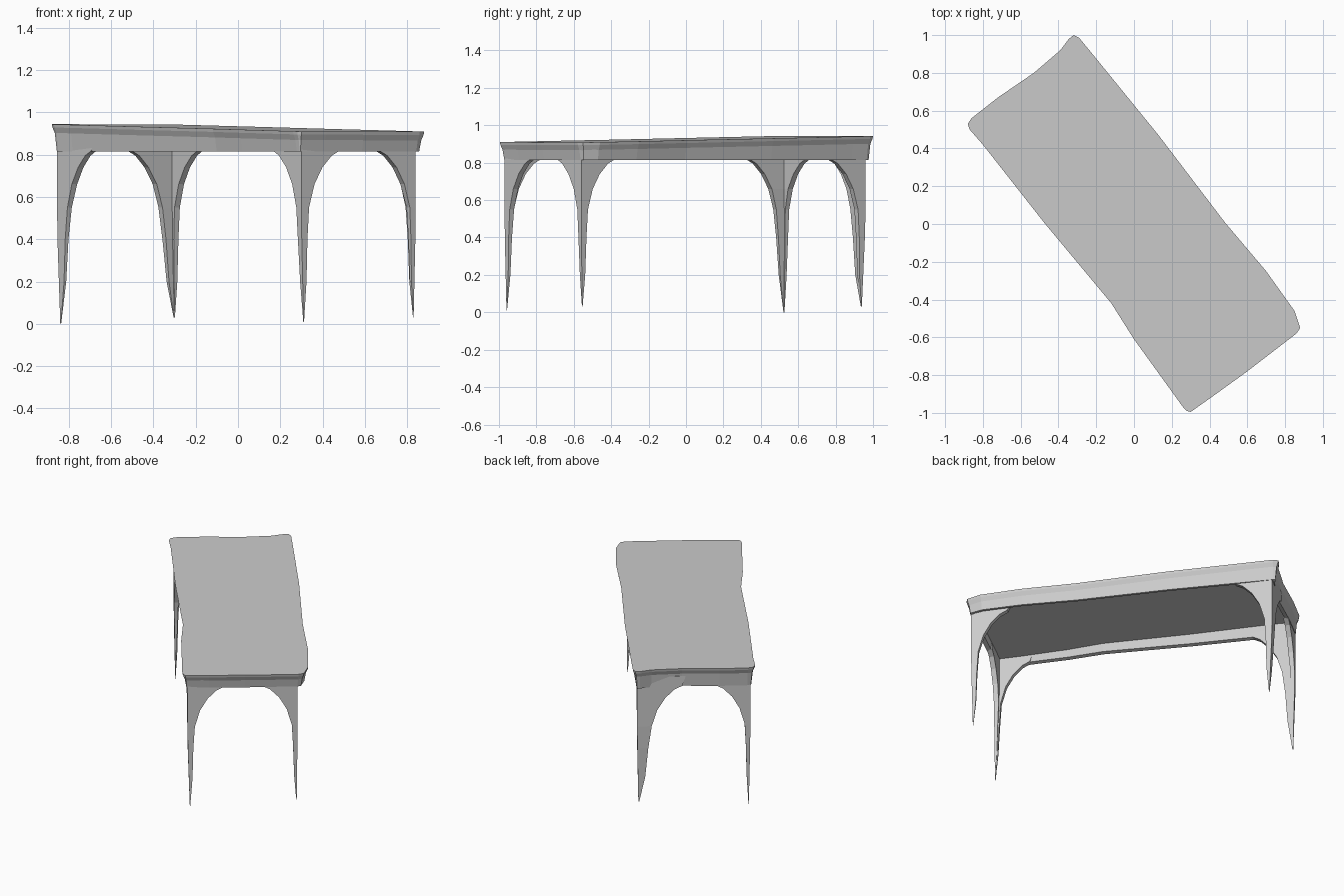
import bpy, bmesh
from mathutils import Vector

if "Cube" in bpy.data.objects:
    bpy.data.objects.remove(bpy.data.objects["Cube"])

# Slightly wavy outline of the skewed top, counter-clockwise
OUTLINE = [Vector(p) for p in [
    (-0.32, 1.0), (-0.345, 0.98), (-0.39, 0.92), (-0.53, 0.80), (-0.72, 0.67), (-0.86, 0.56),
    (-0.88, 0.53), (-0.87, 0.50), (-0.80, 0.42), (-0.47, 0.0), (-0.12, -0.42), (0.0, -0.61),
    (0.26, -0.97), (0.28, -0.99), (0.30, -0.995), (0.42, -0.91), (0.60, -0.78), (0.86, -0.58),
    (0.88, -0.55), (0.85, -0.46), (0.70, -0.25), (0.48, 0.01), (0.13, 0.47), (-0.22, 0.90),
    (-0.29, 0.985)]]


def top_z(p):
    return 0.926 + 0.0125 * (p.y - p.x)


def inset(d):
    """Outline moved inward by d."""
    out, n = [], len(OUTLINE)
    for i, p in enumerate(OUTLINE):
        t = (p - OUTLINE[i - 1]).normalized() + (OUTLINE[(i + 1) % n] - p).normalized()
        t.normalize()
        out.append(p + Vector((-t.y, t.x)) * d)
    return out


def loft(name, rings, closed=False):
    """Skin rings of equal size; cap the ends, or join last to first."""
    bm = bmesh.new()
    rows = [[bm.verts.new(p) for p in r] for r in rings]
    pairs = list(zip(rows, rows[1:])) + ([(rows[-1], rows[0])] if closed else [])
    for a, b in pairs:
        n = len(a)
        for i in range(n):
            j = (i + 1) % n
            bm.faces.new((a[i], a[j], b[j], b[i]))
    if not closed:
        bm.faces.new(rows[0])
        bm.faces.new(rows[-1])
    bmesh.ops.recalc_face_normals(bm, faces=bm.faces)
    me = bpy.data.meshes.new(name)
    bm.to_mesh(me)
    bm.free()
    ob = bpy.data.objects.new(name, me)
    bpy.context.collection.objects.link(ob)
    return ob


def ring(d, depth=None, z=None):
    return [(p.x, p.y, z if z is not None else top_z(p) - depth) for p in inset(d)]


# Tabletop slab with a slightly overhanging lip
loft("tabletop", [ring(0.0, 0.0), ring(0.003, 0.015), ring(0.018, 0.05)])

# Apron frame hanging under the edge
loft("apron", [ring(0.014, 0.04), ring(0.024, z=0.815), ring(0.05, z=0.82), ring(0.06, 0.045)],
     closed=True)

# Legs: L-shaped section that arches into the apron and tapers to a point
# levels: height, arm factor, extra arch length
LEVELS = [(0.885, 1.1, 0.20), (0.82, 1.1, 0.18), (0.795, 1.1, 0.13), (0.74, 1.1, 0.075),
          (0.66, 1.05, 0.03), (0.55, 1.0, 0.0), (0.40, 0.75, 0.0), (0.20, 0.5, 0.0)]


def leg(name, corner, foot, foot_z, to1, w1, to2, w2):
    c0, f = Vector(corner), Vector(foot)
    d1, d2 = (Vector(to1) - c0).normalized(), (Vector(to2) - c0).normalized()
    rings = []
    for z, k, arch in LEVELS + [(foot_z, 0.06, 0.0)]:
        a, b = w1 * k + arch, w2 * k + arch
        t = min(0.032, 0.75 * min(a, b))
        c = f.lerp(c0, min(1.0, (z - foot_z) / 0.45))
        pts = [c, c + d1 * a, c + d1 * a + d2 * t, c + (d1 + d2) * t,
               c + d2 * b + d1 * t, c + d2 * b]
        rings.append([(p.x, p.y, z) for p in pts])
    loft(name, rings)


BACK, LEFT, FRONT, RIGHT = (-0.305, 0.96), (-0.855, 0.53), (0.30, -0.97), (0.84, -0.56)
leg("back_leg", BACK, (-0.30, 0.94), 0.03, LEFT, 0.09, RIGHT, 0.05)
leg("left_leg", LEFT, (-0.84, 0.525), 0.0, FRONT, 0.08, BACK, 0.035)
leg("front_leg", FRONT, (0.31, -0.96), 0.01, RIGHT, 0.045, LEFT, 0.04)
leg("right_leg", RIGHT, (0.83, -0.555), 0.03, BACK, 0.045, FRONT, 0.035)
